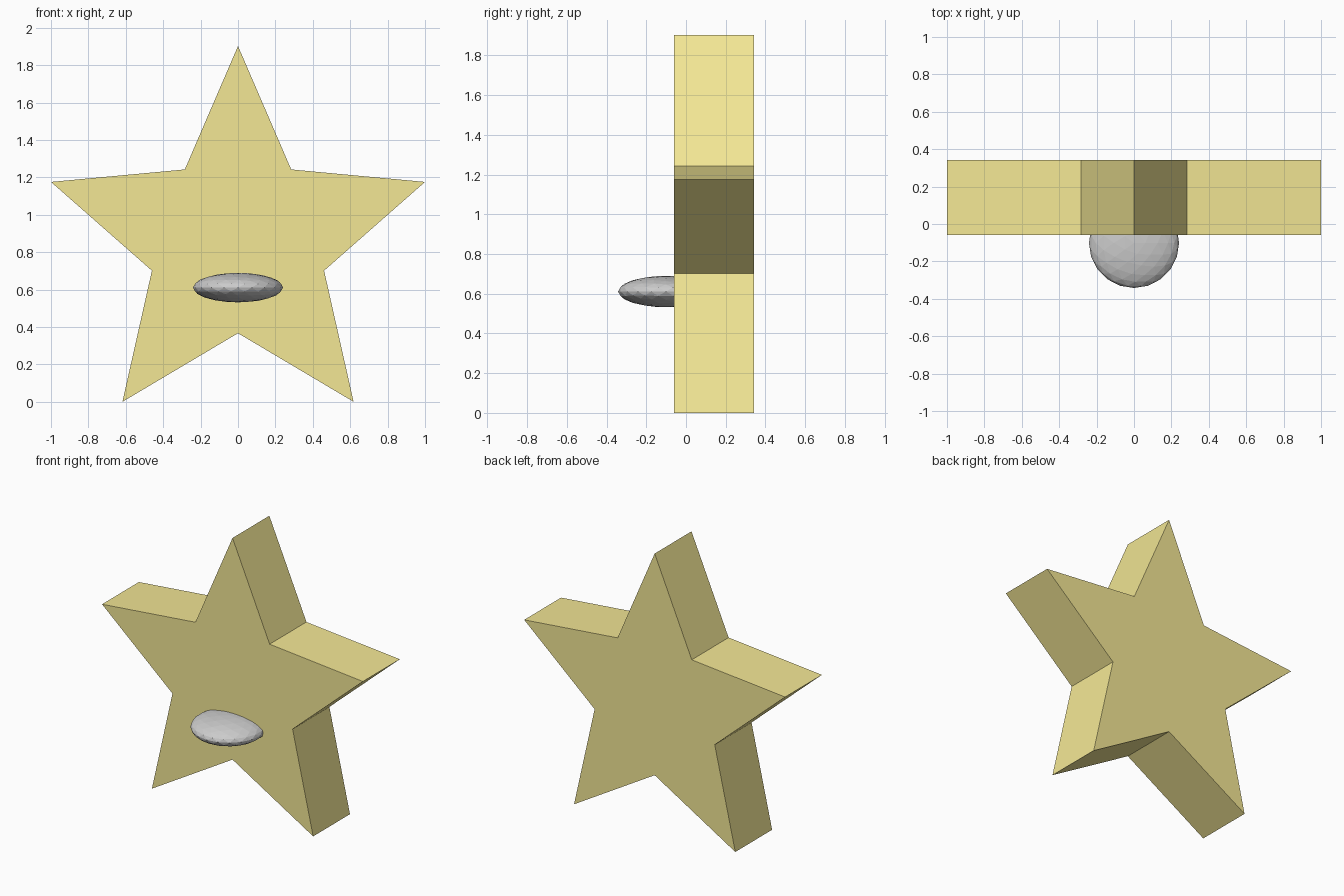
import bpy, bmesh, math

if "Cube" in bpy.data.objects:
    bpy.data.objects.remove(bpy.data.objects["Cube"])

def material(name, color):
    m = bpy.data.materials.new(name)
    m.diffuse_color = color
    m.use_nodes = True
    m.node_tree.nodes["Principled BSDF"].inputs["Base Color"].default_value = m.diffuse_color
    return m

def add_object(name, bm, mat=None):
    bmesh.ops.recalc_face_normals(bm, faces=bm.faces)
    mesh = bpy.data.meshes.new(name)
    bm.to_mesh(mesh)
    bm.free()
    obj = bpy.data.objects.new(name, mesh)
    bpy.context.collection.objects.link(obj)
    if mat:
        mesh.materials.append(mat)
    return obj

# Five-pointed star slab
OUTER, INNER, CENTRE_Z = 1.0515, 0.484, 0.851
FRONT, BACK = -0.06, 0.343
bm = bmesh.new()
verts = []
for i in range(10):
    r = INNER if i % 2 else OUTER
    a = math.radians(36 * i)
    verts.append(bm.verts.new((r * math.sin(a), FRONT, CENTRE_Z + r * math.cos(a))))
face = bm.faces.new(verts)
ext = bmesh.ops.extrude_face_region(bm, geom=[face], use_keep_orig=True)
moved = [g for g in ext["geom"] if isinstance(g, bmesh.types.BMVert)]
bmesh.ops.translate(bm, verts=moved, vec=(0, BACK - FRONT, 0))
add_object("star_body", bm, material("yellow", (0.9, 0.8, 0.3, 1)))

# Flattened faceted bump on the front
bm = bmesh.new()
bmesh.ops.create_icosphere(bm, subdivisions=3, radius=1)
bmesh.ops.scale(bm, verts=bm.verts, vec=(0.241, 0.241, 0.079))
bump = add_object("front_bump", bm)
bump.location = (0, -0.101, 0.611)
